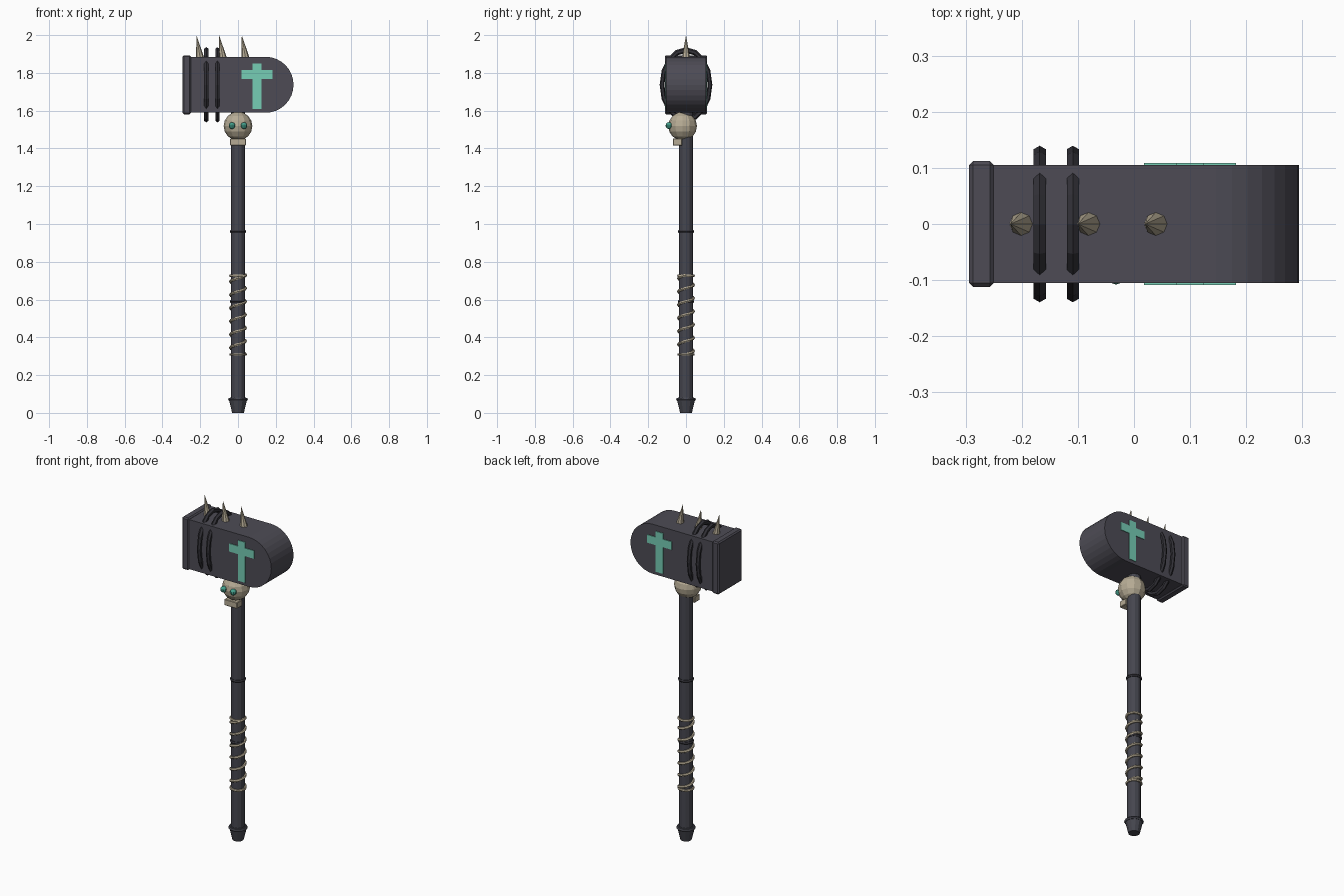
import bpy, bmesh, math
from mathutils import Vector

if "Cube" in bpy.data.objects:
    bpy.data.objects.remove(bpy.data.objects["Cube"])


def material(name, rgb):
    m = bpy.data.materials.new(name)
    m.diffuse_color = (*rgb, 1)
    m.use_nodes = True
    m.node_tree.nodes["Principled BSDF"].inputs["Base Color"].default_value = m.diffuse_color
    return m


IRON = material("dark iron", (0.074, 0.071, 0.090))
SHAFT = material("shaft grey", (0.060, 0.061, 0.077))
BLACK = material("black iron", (0.032, 0.031, 0.039))
BONE = material("bone", (0.47, 0.41, 0.30))
TEAL = material("teal", (0.18, 0.61, 0.46))
EYE = material("deep teal", (0.06, 0.36, 0.27))


def make(name, bm, mat, smooth=False):
    bmesh.ops.recalc_face_normals(bm, faces=bm.faces)
    me = bpy.data.meshes.new(name)
    bm.to_mesh(me)
    bm.free()
    me.materials.append(mat)
    if smooth:
        for p in me.polygons:
            p.use_smooth = True
    ob = bpy.data.objects.new(name, me)
    bpy.context.collection.objects.link(ob)
    return ob


def prism(name, pts, y0, y1, mat):
    """Extrude an x-z outline along y."""
    bm = bmesh.new()
    f = bm.faces.new([bm.verts.new((x, y0, z)) for x, z in pts])
    ext = bmesh.ops.extrude_face_region(bm, geom=[f])["geom"]
    verts = [v for v in ext if isinstance(v, bmesh.types.BMVert)]
    bmesh.ops.translate(bm, verts=verts, vec=(0, y1 - y0, 0))
    return make(name, bm, mat)


def box(name, lo, hi, mat, bevel=0):
    ob = prism(name, [(lo[0], lo[2]), (hi[0], lo[2]), (hi[0], hi[2]), (lo[0], hi[2])],
               lo[1], hi[1], mat)
    if bevel:
        b = ob.modifiers.new("bevel", 'BEVEL')
        b.width, b.segments = bevel, 1
    return ob


def lathe(name, profile, n, mat):
    """Stack of n-sided rings (radius, z), capped at both ends."""
    bm = bmesh.new()
    rings = [[bm.verts.new((r * math.cos(2 * math.pi * i / n), r * math.sin(2 * math.pi * i / n), z))
              for i in range(n)] for r, z in profile]
    for a, b in zip(rings, rings[1:]):
        for i in range(n):
            bm.faces.new((a[i], a[(i + 1) % n], b[(i + 1) % n], b[i]))
    bm.faces.new(rings[0])
    bm.faces.new(rings[-1])
    return make(name, bm, mat)


def tube(name, path, out, axis, r, sides, mat, closed):
    """Sweep a small circle along path; out(i) and axis span the section."""
    bm = bmesh.new()
    rings = []
    for i, p in enumerate(path):
        rings.append([bm.verts.new(Vector(p) + r * (math.cos(a) * out(i) + math.sin(a) * Vector(axis)))
                      for a in (2 * math.pi * k / sides for k in range(sides))])
    for j in range(len(rings) if closed else len(rings) - 1):
        a, b = rings[j], rings[(j + 1) % len(rings)]
        for k in range(sides):
            bm.faces.new((a[k], a[(k + 1) % sides], b[(k + 1) % sides], b[k]))
    if not closed:
        bm.faces.new(rings[0])
        bm.faces.new(rings[-1])
    return make(name, bm, mat)


def ball(name, c, r, u, v, mat):
    bm = bmesh.new()
    bmesh.ops.create_uvsphere(bm, u_segments=u, v_segments=v, radius=r)
    bmesh.ops.translate(bm, verts=bm.verts, vec=c)
    return make(name, bm, mat)


def ring(name, z, R, r, mat, n=16):
    ang = [2 * math.pi * i / n for i in range(n)]
    return tube(name, [(R * math.cos(a), R * math.sin(a), z) for a in ang],
                lambda i: Vector((math.cos(ang[i]), math.sin(ang[i]), 0)), (0, 0, 1), r, 6, mat, True)


# Hammer head: block with one rounded end, plus striking plate
ZC, R = 1.737, 0.148
outline = [(-0.27, ZC + R), (-0.27, ZC - R)]
for i in range(17):
    a = -math.pi / 2 + math.pi * i / 16
    outline.append((0.146 + R * math.cos(a), ZC + R * math.sin(a)))
prism("hammer_head", outline, -0.105, 0.105, IRON)
box("striking_plate", (-0.294, -0.112, ZC - 0.156), (-0.25, 0.112, ZC + 0.156), IRON, 0.007)

# Oval bands that sink into the corners of the head
ang = [2 * math.pi * i / 16 for i in range(16)]
for n, x in enumerate((-0.168, -0.109)):
    tube(f"head_band_{n}", [(x, 0.127 * math.cos(a), ZC + 0.184 * math.sin(a)) for a in ang],
         lambda i: Vector((0, math.cos(ang[i]), 1.2 * math.sin(ang[i]))), (1, 0, 0), 0.0125, 6, BLACK, True)

# Spikes along the top, tips leaning to the left
for n, x in enumerate((-0.2, -0.08, 0.04)):
    bm = bmesh.new()
    base = [bm.verts.new((x + 0.022 * math.cos(k * math.pi / 4), 0.022 * math.sin(k * math.pi / 4), 1.877))
            for k in range(8)]
    tip = bm.verts.new((x - 0.02, 0, 2.0))
    for k in range(8):
        bm.faces.new((base[k], base[(k + 1) % 8], tip))
    bm.faces.new(base)
    make(f"spike_{n}", bm, BONE)

# Cross plates on both faces
cx, w, a, top, bot, b1, b0 = 0.1, 0.024, 0.082, 1.85, 1.608, 1.815, 1.767
cross = [(cx - w, bot), (cx + w, bot), (cx + w, b0), (cx + a, b0), (cx + a, b1), (cx + w, b1),
         (cx + w, top), (cx - w, top), (cx - w, b1), (cx - a, b1), (cx - a, b0), (cx - w, b0)]
prism("cross_front", cross, -0.109, -0.103, TEAL)
prism("cross_back", cross, 0.103, 0.109, TEAL)

# Skull with jaw and eyes
ball("skull", (0, -0.018, 1.518), 0.076, 12, 8, BONE)
box("jaw", (-0.042, -0.07, 1.415), (0.042, -0.02, 1.452), BONE, 0.003)
for s in (-1, 1):
    ball("eye_left" if s < 0 else "eye_right", (s * 0.032, -0.09, 1.521), 0.018, 10, 8, EYE)

# Shaft, collars and pommel
lathe("shaft", [(0.037, 0.05), (0.037, 1.62)], 12, SHAFT)
for z in (0.59, 0.96):
    ring(f"collar_{z}", z, 0.035, 0.009, BLACK)
lathe("pommel", [(0.031, 0), (0.048, 0.07), (0.040, 0.082)], 12, SHAFT)
ring("pommel_ring", 0.072, 0.044, 0.009, SHAFT)

# Grip wrap: six-turn cord with a tie ring at each end
N, TURNS, CR = 6 * 16, 6, 0.040
th = [2 * math.pi * TURNS * i / N for i in range(N + 1)]
tube("grip_cord", [(CR * math.cos(t), CR * math.sin(t), 0.31 + 0.42 * i / N) for i, t in enumerate(th)],
     lambda i: Vector((math.cos(th[i]), math.sin(th[i]), 0)), (0, 0, 1), 0.008, 6, BONE, False)
for z in (0.309, 0.726):
    ring(f"cord_tie_{z}", z, 0.040, 0.007, BONE)
